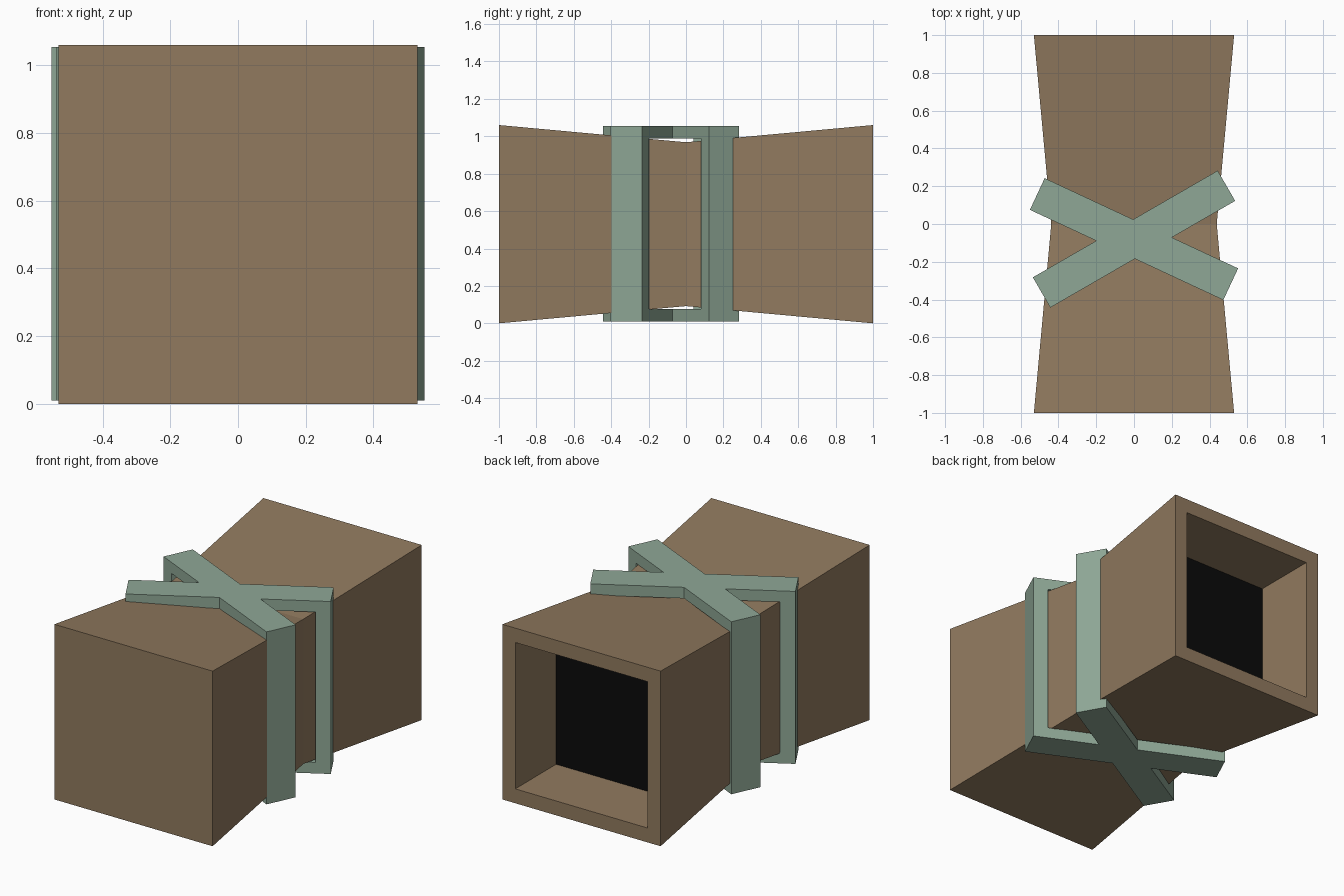
import bpy
import bmesh
import math

cube = bpy.data.objects.get("Cube")
if cube:
    bpy.data.objects.remove(cube, do_unlink=True)

MID_Z = 0.53


def make_material(name, color):
    mat = bpy.data.materials.new(name)
    mat.use_nodes = True
    rgba = (*color, 1)
    mat.diffuse_color = rgba
    mat.node_tree.nodes["Principled BSDF"].inputs["Base Color"].default_value = rgba
    return mat


brown = make_material("brown", (0.283, 0.195, 0.114))
green = make_material("sage green", (0.275, 0.39, 0.305))
black = make_material("black", (0.003, 0.003, 0.003))


def add_object(name, bm, materials):
    bmesh.ops.recalc_face_normals(bm, faces=bm.faces)
    mesh = bpy.data.meshes.new(name)
    bm.to_mesh(mesh)
    bm.free()
    for mat in materials:
        mesh.materials.append(mat)
    obj = bpy.data.objects.new(name, mesh)
    bpy.context.collection.objects.link(obj)
    return obj


def square_loop(bm, y, half_x, half_z):
    corners = ((-1, -1), (1, -1), (1, 1), (-1, 1))
    return [bm.verts.new((sx * half_x, y, sz * half_z)) for sx, sz in corners]


def bridge(bm, a, b):
    for i in range(4):
        j = (i + 1) % 4
        bm.faces.new((a[i], a[j], b[j], b[i]))


# Pinched box, closed in front, with a square recess in the back
bm = bmesh.new()
sections = ((-1, 0.53), (0, 0.438), (1, 0.53), (1, 0.443), (0.61, 0.443))
loops = [square_loop(bm, y, half, half) for y, half in sections]
for a, b in zip(loops, loops[1:]):
    bridge(bm, a, b)
bm.faces.new(loops[0])
recess_floor = bm.faces.new(loops[-1])
recess_floor.material_index = 1
body = add_object("pinched_box", bm, (brown, black))
body.location.z = MID_Z


# Rectangular band around the waist, turned about the vertical axis
def make_strap(name, degrees):
    bm = bmesh.new()
    half_width = 0.0925
    rings = [square_loop(bm, y, half_x, half_z) for y, half_x, half_z in (
        (-half_width, 0.565, 0.522), (half_width, 0.565, 0.522),
        (half_width, 0.48, 0.455), (-half_width, 0.48, 0.455))]
    for a, b in zip(rings, rings[1:] + rings[:1]):
        bridge(bm, a, b)
    strap = add_object(name, bm, (green,))
    strap.location = (0, -0.08, MID_Z + 0.002)
    strap.rotation_euler.z = math.radians(degrees)
    return strap


# Two bands fused into one crossed strap
crossed = make_strap("crossed_straps", -25)
second = make_strap("second_strap", 30)
bpy.context.view_layer.update()
union = crossed.modifiers.new("Fuse", "BOOLEAN")
union.operation = "UNION"
union.solver = "EXACT"
union.object = second
bpy.context.view_layer.objects.active = crossed
bpy.ops.object.modifier_apply(modifier=union.name)
bpy.data.objects.remove(second, do_unlink=True)
